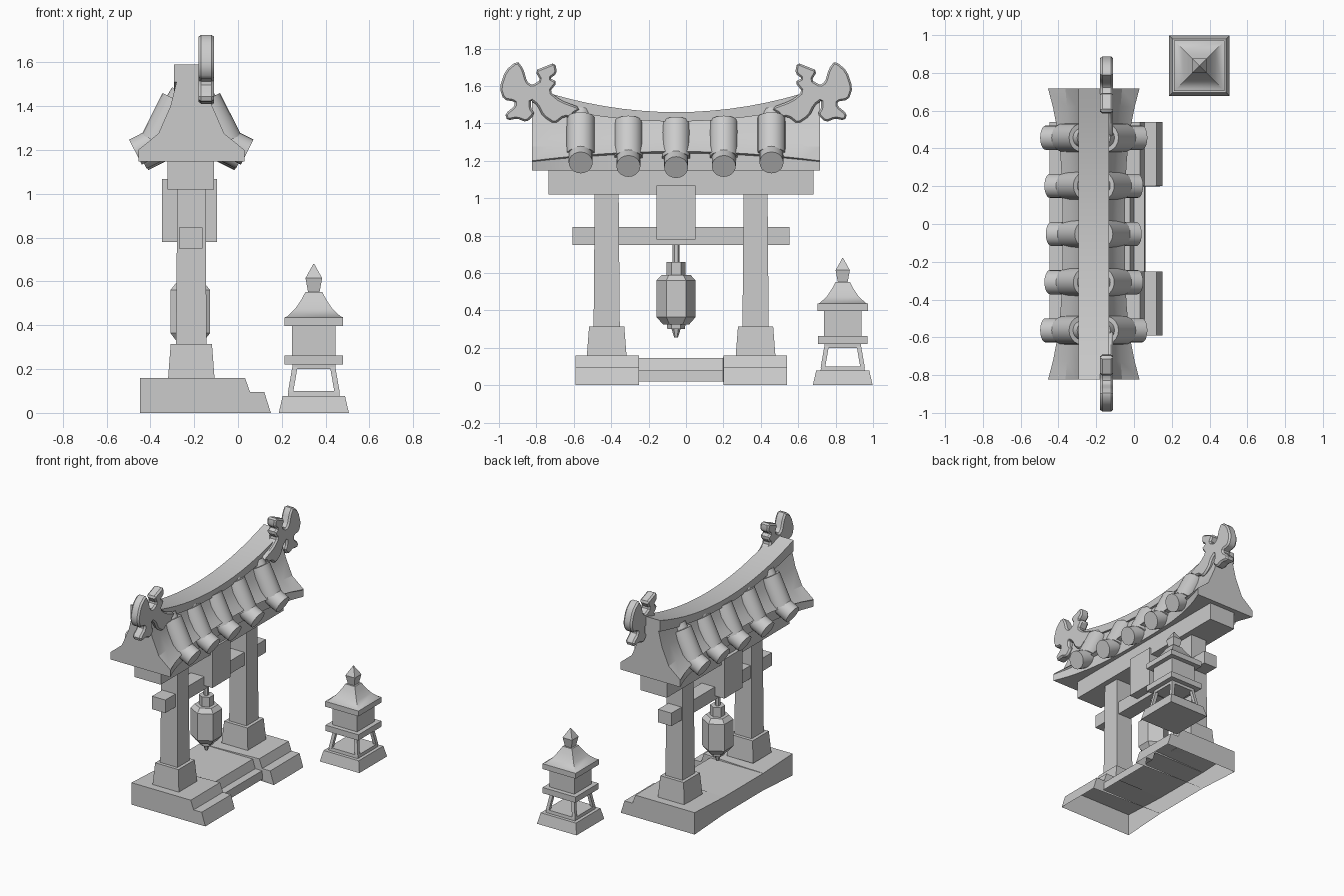
import bpy, bmesh, math
from mathutils import Vector

if "Cube" in bpy.data.objects:
    bpy.data.objects.remove(bpy.data.objects["Cube"], do_unlink=True)

CX, CY = -0.213, -0.053          # roof and bell centre
BY = -0.026                      # centre of base, pillars and beams along y
LX, LY = 0.346, 0.838            # small lantern centre

stone = bpy.data.materials.new("grey_stone")
stone.use_nodes = True
grey = (0.6, 0.6, 0.6, 1)
stone.diffuse_color = grey
stone.node_tree.nodes["Principled BSDF"].inputs["Base Color"].default_value = grey


def finish(bm, name, smooth=None):
    mesh = bpy.data.meshes.new(name)
    bm.to_mesh(mesh)
    bm.free()
    mesh.materials.append(stone)
    obj = bpy.data.objects.new(name, mesh)
    bpy.context.collection.objects.link(obj)
    if smooth:
        bpy.ops.object.select_all(action='DESELECT')
        obj.select_set(True)
        bpy.context.view_layer.objects.active = obj
        bpy.ops.object.shade_smooth_by_angle(angle=math.radians(smooth))


def loft(name, rings, smooth=None, hollow=False):
    """Skin a list of closed point rings and cap both ends; hollow leaves the underside open."""
    bm = bmesh.new()
    rows = [[bm.verts.new(p) for p in ring] for ring in rings]
    n = len(rows[0])
    for a, b in zip(rows, rows[1:]):
        for i in range(n):
            j = (i + 1) % n
            bm.faces.new((a[i], a[j], b[j], b[i]))
    bm.faces.new(rows[0])
    bm.faces.new(rows[-1])
    bmesh.ops.recalc_face_normals(bm, faces=bm.faces)
    if hollow:
        under = [f for f in bm.faces if f.normal.z < -0.9]
        bmesh.ops.delete(bm, geom=under, context='FACES')
    finish(bm, name, smooth)


def lathe(name, cx, cy, sides, turn, profile, smooth=None):
    """Stack polygons of (radius, height) about a vertical axis."""
    angles = [turn + math.tau * i / sides for i in range(sides)]
    loft(name, [[(cx + r * math.cos(a), cy + r * math.sin(a), z)
                 for a in angles] for r, z in profile], smooth)


def square(name, cx, cy, profile, smooth=None):
    """Square stack of (half width, height)."""
    k = math.sqrt(2)
    lathe(name, cx, cy, 4, math.pi / 4, [(h * k, z) for h, z in profile], smooth)


def box(name, x, y, z):
    loft(name, [[(x[0], y[0], h), (x[1], y[0], h), (x[1], y[1], h), (x[0], y[1], h)]
                for h in z])


def tube(name, a, b, r, sides=20):
    a, b = Vector(a), Vector(b)
    axis = (b - a).normalized()
    u = Vector((0, 1, 0))
    v = axis.cross(u)
    ring = [u * math.cos(math.tau * i / sides) + v * math.sin(math.tau * i / sides)
            for i in range(sides)]
    loft(name, [[p + d * r for d in ring] for p in (a, b)], 40)


# Hollow stepped base: end blocks joined by a lower, recessed middle
outer = [(-0.447, 0), (0.15, 0), (0.12, 0.095), (0.055, 0.095), (0.032, 0.16), (-0.447, 0.16)]
inner = [(-0.447, 0.02)] + outer[1:5] + [(-0.447, 0.145)]
middle = [(-0.447, 0.02), (0.06, 0.02), (0.055, 0.08), (0, 0.08), (-0.02, 0.145), (-0.447, 0.145)]
stations = [(outer, -0.565), (inner, -0.226), (middle, -0.225),
            (middle, 0.225), (inner, 0.226), (outer, 0.565)]
loft("stepped_base", [[(x, BY + y, z) for x, z in shape] for shape, y in stations], hollow=True)

# Pillars on tapered plinths
for side, name in ((-1, "front"), (1, "back")):
    y = BY + side * 0.398
    square("plinth_" + name, CX, y, [(0.106, 0.158), (0.094, 0.315)])
    square("pillar_" + name, CX, y, [(0.07, 0.315), (0.064, 1.03)])

# Beams and centre block
box("lower_beam", (-0.27, -0.163), (BY - 0.58, BY + 0.58), (0.75, 0.845))
box("upper_beam", (-0.322, -0.11), (BY - 0.708, BY + 0.708), (1.02, 1.15))
box("centre_plaque", (-0.347, -0.096), (CY - 0.105, CY + 0.105), (0.78, 1.067))

# Hanging hexagonal bell, corners along the gate
lathe("hanging_bell", CX - 0.005, CY, 6, math.pi / 2,
      [(0.018, 0.78), (0.018, 0.66), (0.05, 0.66), (0.05, 0.59), (0.077, 0.59), (0.105, 0.56),
       (0.105, 0.365), (0.07, 0.325), (0.05, 0.325), (0.047, 0.3), (0.024, 0.3), (0.01, 0.255)])

# Curved roof: cross-section blends from the middle to the flared ends
MID = [(0.13, 1.147), (0.13, 1.24), (0.165, 1.25), (0.125, 1.29), (0.085, 1.35), (0.06, 1.42)]
END = [(0.242, 1.147), (0.242, 1.195), (0.242, 1.2), (0.15, 1.275), (0.095, 1.4), (0.06, 1.54)]


def mirrored(half, y):
    return [(CX + h, y, z) for h, z in half] + [(CX - h, y, z) for h, z in reversed(half)]


roof, ridge = [], []
for i in range(17):
    t = i / 8 - 1
    f = t * t
    flare = abs(t) ** 3
    y = CY + 0.77 * t
    roof.append(mirrored([(a + (c - a) * flare, b + (d - b) * f)
                          for (a, b), (c, d) in zip(MID, END)], y))
    top = 1.46 + 0.13 * f
    low = top - 0.05 - 0.03 * f
    ridge.append(mirrored([(0.08, low), (0.08, top)], y))
loft("roof_body", roof, 25)
loft("roof_ridge", ridge, 25)

# Barrel tiles, five per slope
for side in (-1, 1):
    for k in range(-2, 3):
        f = k * k / 4
        out, up = 0.03 * (f - 1), 0.025 * (f - 1)
        y = CY + 0.255 * k

        def at(h, z):
            return (CX + side * (h + out), y, z + up)

        tube("tile_cap", at(0.045, 1.46), at(0.075, 1.41), 0.05)
        tube("tile_upper", at(0.064, 1.426), at(0.16, 1.236), 0.075)
        tube("tile_lower", at(0.13, 1.253), at(0.255, 1.19), 0.064)

# Finned ridge ornaments: rounded, chamfered silhouettes, mirrored end to end
FIN = [(94, 159), (91, 168), (85, 173), (82, 169), (80, 162), (77, 160), (72, 163), (75, 168),
       (70, 170), (65, 172), (64, 167), (68, 164), (64, 162), (68, 157), (62, 152), (51, 148),
       (56, 145), (54, 143), (60, 144), (65, 140), (71, 144), (74, 150), (78, 153), (78, 148),
       (76, 145), (80, 141), (85, 143), (90, 142), (91, 145), (86, 149), (86, 152), (92, 153)]


def rounded(points):
    """Cut every corner of a closed outline."""
    pts = [Vector(p) / 100 for p in points]
    out = []
    for a, b in zip(pts, pts[1:] + pts[:1]):
        out += [a.lerp(b, 0.2), a.lerp(b, 0.8)]
    return out


def grown(pts, d):
    """Move a clockwise outline outward by d."""
    out = []
    for i, p in enumerate(pts):
        t = (pts[(i + 1) % len(pts)] - pts[i - 1]).normalized()
        out.append(p + Vector((t.y, -t.x)) * d)
    return out


curve = rounded(FIN)
for side, name in ((-1, "front"), (1, "back")):
    layers = [(-0.18, -0.006), (-0.168, 0.004), (-0.122, 0.004), (-0.11, -0.006)]
    loft("ridge_ornament_" + name,
         [[(x, CY + side * p.x, p.y) for p in grown(curve, d)] for x, d in layers], 35)

# Small stone lantern
square("lantern_foot", LX, LY, [(0.16, 0), (0.142, 0.078), (0.118, 0.078), (0.116, 0.1)])
for sx in (-1, 1):
    for sy in (-1, 1):
        loft("lantern_leg", [[(LX + sx * (h + dx), LY + sy * (h + dy), z)
                              for dx, dy in ((0, 0), (0.024, 0), (0.024, 0.024), (0, 0.024))]
                             for h, z in ((0.094, 0.095), (0.072, 0.222))])
square("lantern_platform", LX, LY, [(0.098, 0.2), (0.098, 0.22), (0.133, 0.22), (0.133, 0.262)])
square("lantern_chamber", LX, LY, [(0.1, 0.26), (0.1, 0.4)])
square("lantern_roof", LX, LY, [(0.134, 0.397), (0.134, 0.436), (0.122, 0.44), (0.085, 0.475),
                                (0.058, 0.515), (0.038, 0.552)], 30)
square("lantern_finial", LX, LY, [(0.026, 0.55), (0.038, 0.615), (0.002, 0.68)])
